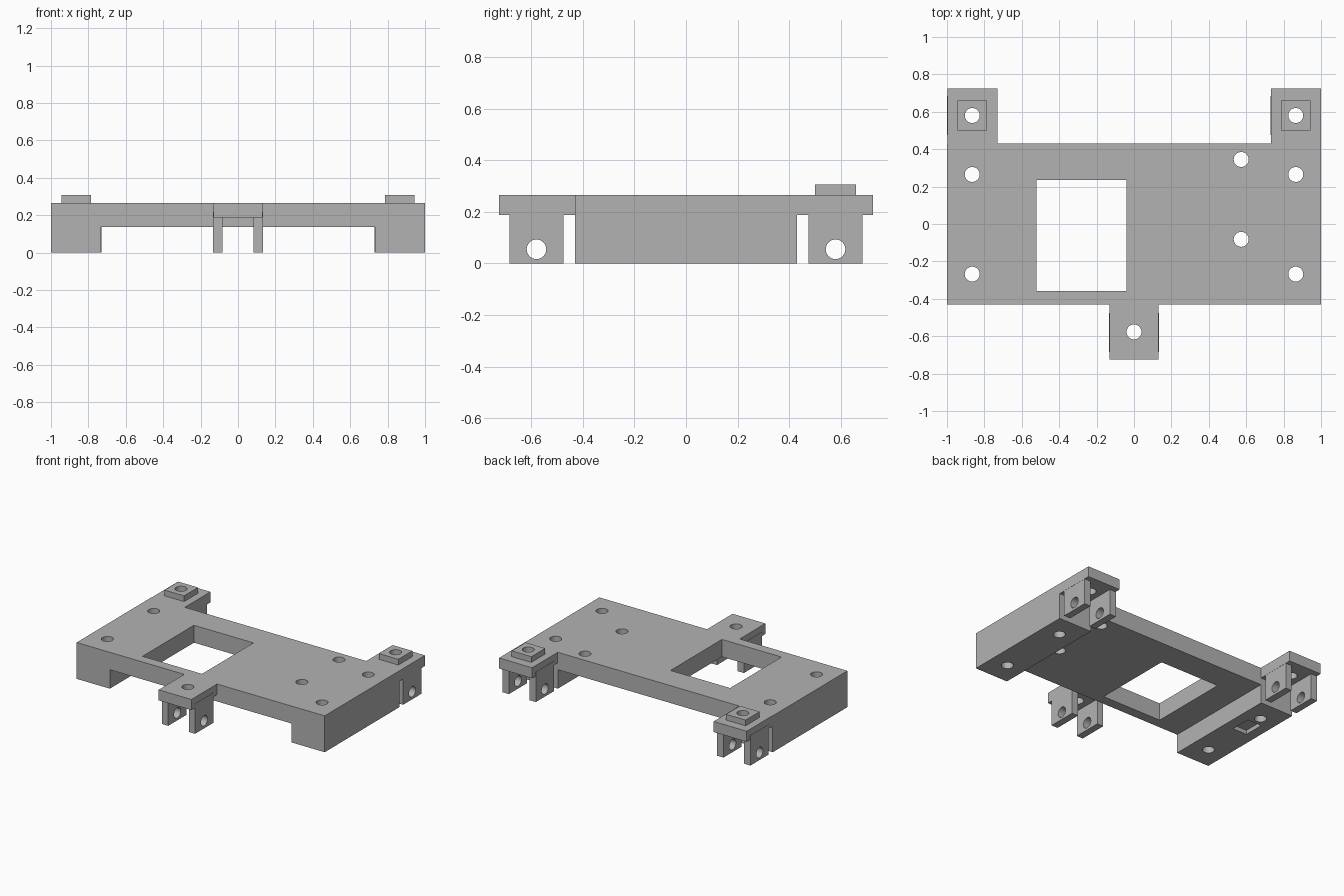
import bpy
import bmesh
import math
from mathutils import Matrix

cube = bpy.data.objects.get("Cube")
if cube:
    bpy.data.objects.remove(cube, do_unlink=True)

grey = bpy.data.materials.new("plain grey")
grey.use_nodes = True
GREY = (0.45, 0.45, 0.45, 1)
grey.diffuse_color = GREY
grey.node_tree.nodes["Principled BSDF"].inputs["Base Color"].default_value = GREY


def finish(name, bm):
    mesh = bpy.data.meshes.new(name)
    bm.to_mesh(mesh)
    bm.free()
    mesh.materials.append(grey)
    obj = bpy.data.objects.new(name, mesh)
    bpy.context.collection.objects.link(obj)
    return obj


def box(name, x, y, z):
    """Box from (low, high) ranges."""
    bm = bmesh.new()
    bmesh.ops.create_cube(bm, size=1)
    for v in bm.verts:
        v.co = [r[0] if c < 0 else r[1] for c, r in zip(v.co, (x, y, z))]
    return finish(name, bm)


def rod(name, centre, length, radius, along_x=False):
    bm = bmesh.new()
    turn = Matrix.Rotation(math.pi / 2, 4, "Y") if along_x else Matrix()
    bmesh.ops.create_cone(bm, cap_ends=True, segments=32, radius1=radius,
                          radius2=radius, depth=length,
                          matrix=Matrix.Translation(centre) @ turn)
    return finish(name, bm)


def combine(body, part, operation):
    part.hide_render = True
    mod = body.modifiers.new(operation.lower(), "BOOLEAN")
    mod.operation = operation
    mod.solver = "EXACT"
    mod.object = part
    bpy.context.view_layer.objects.active = body
    bpy.ops.object.modifier_apply(modifier=mod.name)
    bpy.data.objects.remove(part, do_unlink=True)


TOP, DECK, TAB = 0.265, 0.138, 0.188    # heights of top, deck underside, tab underside
EDGE, END, LUG_Y = 0.43, 0.725, 0.58    # half depth, tab end, lug centre
RAIL_X = 0.865

# Deck with a rail under each side
body = box("mounting_plate", (-1, 1), (-EDGE, EDGE), (DECK, TOP))
for s in (-1, 1):
    rail = box("rail", sorted((s * 0.732, s)), (-EDGE, EDGE), (0, TOP))
    combine(body, rail, "UNION")

# Three tabs, each with a pair of hanging lugs
for cx, side in ((-RAIL_X, 1), (RAIL_X, 1), (0, -1)):
    y_range = sorted((side * (EDGE - 0.03), side * END))
    tab = box("tab", (cx - 0.132, cx + 0.135 if cx else 0.132), y_range, (TAB, TOP))
    if cx > 0:
        tab.location.x = 0
    combine(body, tab, "UNION")
    for s in (-1, 1):
        lug_x = sorted((cx + s * 0.083, cx + s * 0.134))
        lug = box("lug", lug_x, sorted((side * 0.475, side * 0.685)), (0, TAB + 0.03))
        combine(body, lug, "UNION")

# Raised square pads on the back tabs
for s in (-1, 1):
    pad = box("pad", sorted((s * 0.785, s * 0.943)), (0.5, 0.66), (TOP - 0.03, 0.307))
    combine(body, pad, "UNION")

# Deck window and shallow pocket under one rail
combine(body, box("window_cutter", (-0.52, -0.04), (-0.357, 0.235), (-0.1, 0.5)), "DIFFERENCE")
combine(body, box("pocket_cutter", (-0.925, -0.81), (0.05, 0.2), (-0.1, 0.03)), "DIFFERENCE")

# Vertical screw holes
holes = [(s * RAIL_X, y) for s in (-1, 1) for y in (-0.268, 0.265, LUG_Y)]
holes += [(0.573, 0.345), (0.573, -0.082), (0, -0.577)]
for x, y in holes:
    combine(body, rod("hole_cutter", (x, y, 0.2), 1, 0.04), "DIFFERENCE")

# Cross holes through the lugs
for s in (-1, 1):
    combine(body, rod("pin_cutter", (0, s * LUG_Y, 0.055), 2.4, 0.038, True), "DIFFERENCE")

# Smooth hole walls, sharp edges elsewhere
body.select_set(True)
bpy.context.view_layer.objects.active = body
bpy.ops.object.shade_smooth_by_angle(angle=math.radians(30))
